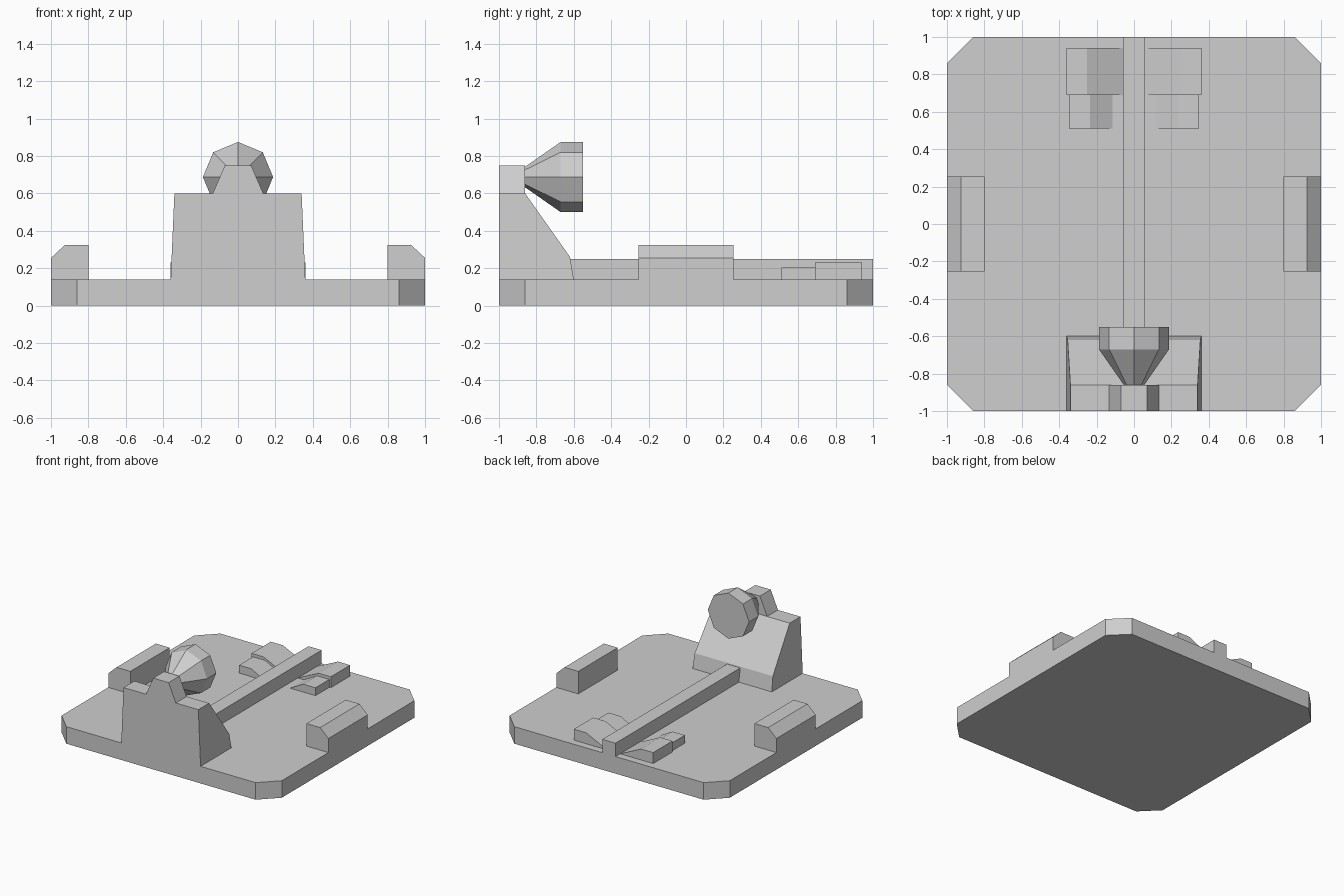
import bpy, bmesh, math
from mathutils import Vector

if "Cube" in bpy.data.objects:
    bpy.data.objects.remove(bpy.data.objects["Cube"])

grey = bpy.data.materials.new("light_grey")
grey.diffuse_color = (0.62, 0.62, 0.62, 1)
grey.use_nodes = True
grey.node_tree.nodes["Principled BSDF"].inputs["Base Color"].default_value = grey.diffuse_color


def loft(name, rings):
    """Closed solid through a list of equal-length vertex rings."""
    bm = bmesh.new()
    loops = [[bm.verts.new(Vector(p)) for p in ring] for ring in rings]
    n = len(loops[0])
    for a, b in zip(loops, loops[1:]):
        for i in range(n):
            j = (i + 1) % n
            bm.faces.new((a[i], a[j], b[j], b[i]))
    bm.faces.new(loops[0])
    bm.faces.new(loops[-1])
    bmesh.ops.recalc_face_normals(bm, faces=bm.faces)
    mesh = bpy.data.meshes.new(name)
    bm.to_mesh(mesh)
    bm.free()
    mesh.materials.append(grey)
    obj = bpy.data.objects.new(name, mesh)
    bpy.context.collection.objects.link(obj)
    return obj


def extrude_y(name, profile, y0, y1):
    """Solid from an x-z profile pulled along y."""
    return loft(name, [[(x, y, z) for x, z in profile] for y in (y0, y1)])


DECK = 0.14

# Base plate with clipped corners
outline = [(-1, -0.86), (-0.86, -1), (0.86, -1), (1, -0.86),
           (1, 0.86), (0.86, 1), (-0.86, 1), (-1, 0.86)]
loft("base_plate", [[(x, y, z) for x, y in outline] for z in (0, DECK)])

# Centre rail
extrude_y("centre_rail", [(-0.06, DECK), (0.06, DECK), (0.06, 0.25), (-0.06, 0.25)], -0.65, 1)

# Housing: sloped rear, slightly tapering sides
side = [(-1, DECK), (-0.60, DECK), (-0.62, 0.26), (-0.86, 0.60), (-1, 0.60)]
loft("housing", [[(s * (0.36 - 0.02 * (z - DECK) / 0.46), y, z) for y, z in side]
                 for s in (-1, 1)])

# Bracket on top of the housing
extrude_y("bracket", [(-0.135, 0.60), (0.135, 0.60), (0.07, 0.75), (-0.07, 0.75)], -1, -0.86)

# Eight-sided horn pointing to the rear
loft("horn", [[(r * math.sin(k * math.pi / 4), y, 0.6875 + r * math.cos(k * math.pi / 4))
               for k in range(8)]
              for y, r in ((-0.86, 0.055), (-0.67, 0.1875), (-0.55, 0.1875))])

# Mirrored side pads and rear wedges
for s, label in ((-1, "left"), (1, "right")):
    parts = (
        ("side_pad", [(0.80, DECK), (1, DECK), (1, 0.255), (0.925, 0.325), (0.80, 0.325)],
         -0.255, 0.255),
        ("large_wedge", [(0.06, DECK), (0.36, DECK), (0.36, 0.23), (0.25, 0.23)], 0.69, 0.94),
        ("small_wedge", [(0.115, DECK), (0.347, DECK), (0.347, 0.205), (0.235, 0.205)], 0.51, 0.69),
    )
    for name, profile, y0, y1 in parts:
        extrude_y(f"{label}_{name}", [(s * x, z) for x, z in profile], y0, y1)
